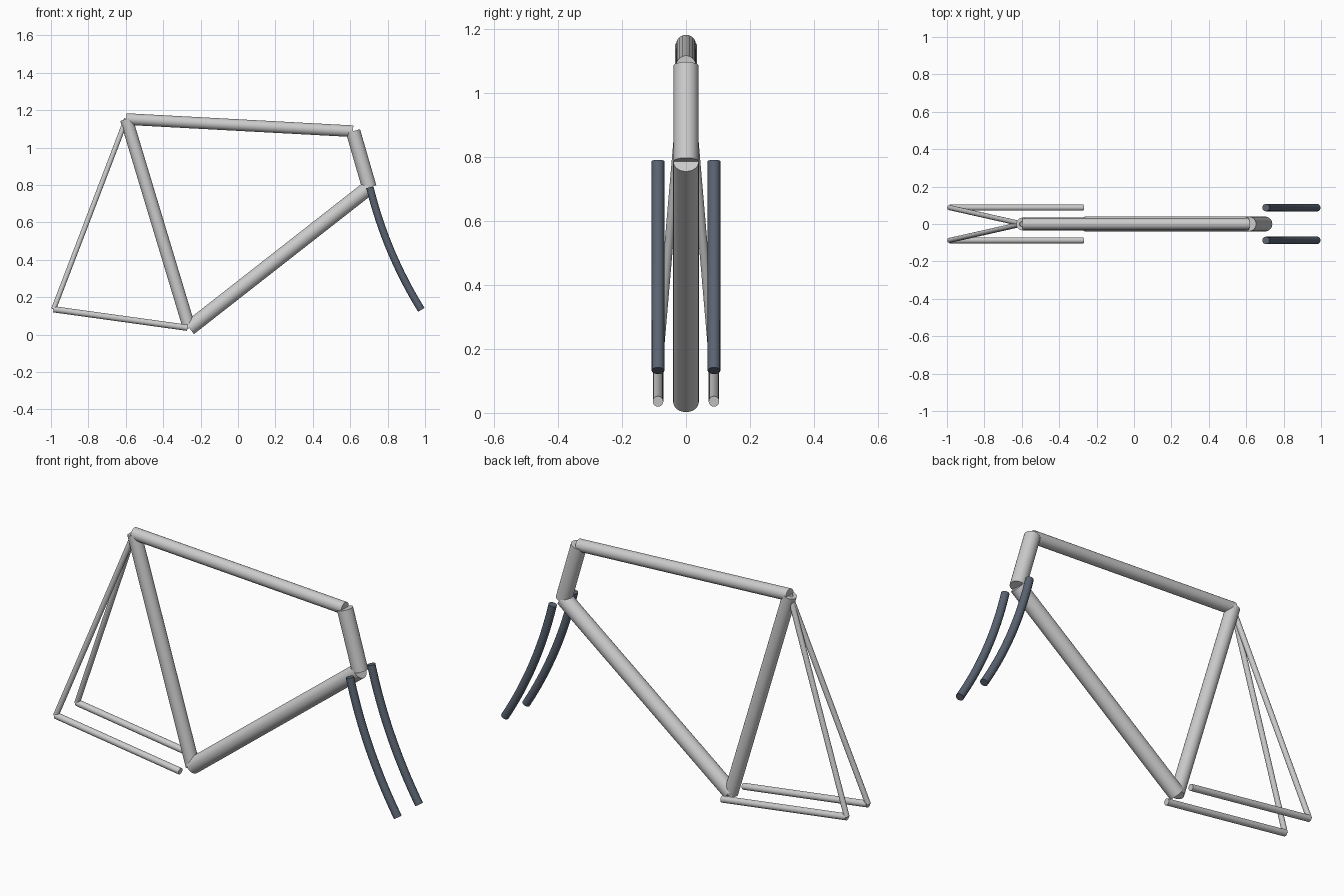
import bpy, math
from mathutils import Vector

if "Cube" in bpy.data.objects:
    bpy.data.objects.remove(bpy.data.objects["Cube"])


def smooth(obj):
    bpy.ops.object.select_all(action='DESELECT')
    obj.select_set(True)
    bpy.context.view_layer.objects.active = obj
    bpy.ops.object.shade_smooth_by_angle(angle=math.radians(40))


def tube(name, a, b, r):
    """Straight capped cylinder between two points."""
    a, b = Vector(a), Vector(b)
    bpy.ops.mesh.primitive_cylinder_add(vertices=32, radius=r, depth=(b - a).length,
                                        location=(a + b) / 2)
    obj = bpy.context.object
    obj.name = name
    obj.rotation_euler = (b - a).to_track_quat('Z', 'Y').to_euler()
    smooth(obj)
    return obj


def bent_tube(name, a, ctrl, b, r):
    """Capped tube swept along a three-point curve."""
    a, ctrl, b = Vector(a), Vector(ctrl), Vector(b)
    cu = bpy.data.curves.new(name, 'CURVE')
    cu.dimensions = '3D'
    cu.bevel_depth = r
    cu.bevel_resolution = 6
    cu.resolution_u = 16
    cu.use_fill_caps = True
    sp = cu.splines.new('BEZIER')
    sp.bezier_points.add(1)
    for p, co in zip(sp.bezier_points, (a, b)):
        p.handle_left_type = p.handle_right_type = 'FREE'
        p.co = co
        h = co + (ctrl - co) * 2 / 3
        p.handle_left = h if co is b else co * 2 - h
        p.handle_right = h if co is a else co * 2 - h
    obj = bpy.data.objects.new(name, cu)
    bpy.context.collection.objects.link(obj)
    bpy.ops.object.select_all(action='DESELECT')
    obj.select_set(True)
    bpy.context.view_layer.objects.active = obj
    bpy.ops.object.convert(target='MESH')
    obj = bpy.context.object
    smooth(obj)
    return obj


# Main triangle joints
crank = (-0.26, 0, 0.034)
seat_top = (-0.597, 0, 1.152)
head_top = (0.615, 0, 1.087)
head_low = (0.702, 0, 0.787)

tube("top_tube", seat_top, head_top, 0.031)
tube("seat_tube", crank, seat_top, 0.034)
tube("down_tube", crank, head_low, 0.04)
tube("head_tube", head_low, head_top, 0.039)

# Fork colour
dark = bpy.data.materials.new("dark_fork")
dark.diffuse_color = (0.1, 0.125, 0.165, 1)
dark.use_nodes = True
dark.node_tree.nodes["Principled BSDF"].inputs["Base Color"].default_value = dark.diffuse_color

# Paired rear stays and fork blades
for side, s in (("left", 1), ("right", -1)):
    y = 0.0875 * s
    axle = (-0.986, y, 0.135)
    tube("chain_stay_" + side, axle, (-0.27, y, 0.036), 0.0165)
    tube("seat_stay_" + side, axle, seat_top, 0.0135)
    blade = bent_tube("fork_blade_" + side, (0.705, y, 0.787), (0.79, y, 0.44),
                      (0.98, y, 0.132), 0.02)
    blade.data.materials.append(dark)
